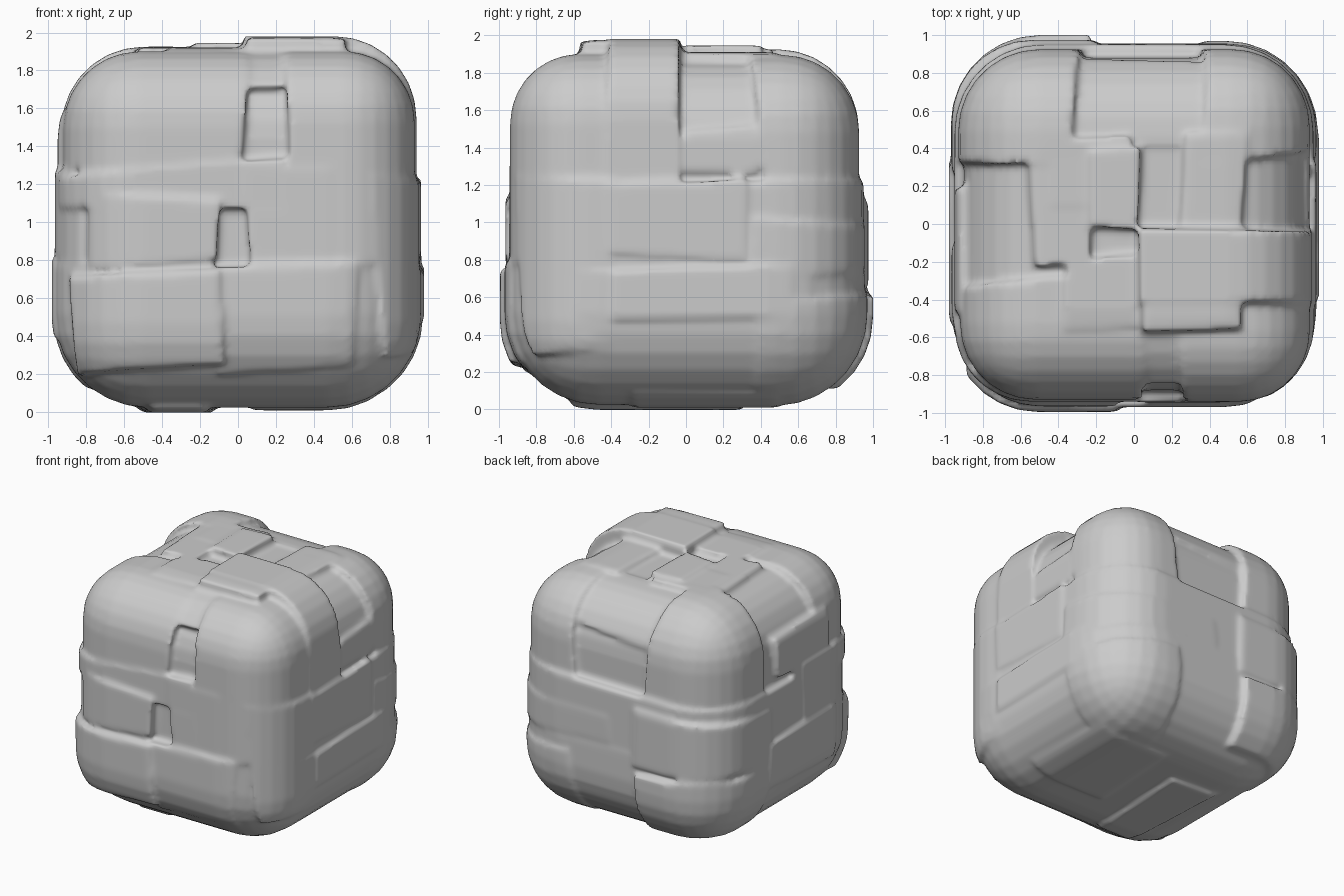
import bpy, bmesh, random
from mathutils import Vector

if "Cube" in bpy.data.objects:
    bpy.data.objects.remove(bpy.data.objects["Cube"])

random.seed(4)
HX, HY, Z0, Z1 = 0.90, 0.88, 0.04, 1.87   # inner core extents
B = 3.0                                    # "no cut" bound
boulder = bmesh.new()                      # collects every lump


def chunk(gx, gy, gt, gb, r=0.43, x=(-B, B), y=(-B, B), z=(-B, B), tilt=0.09):
    """Rounded boulder shell grown by gx, gy, top and bottom amounts, trimmed to a rough box."""
    bm = bmesh.new()
    bmesh.ops.create_cube(bm, size=2)
    lo, hi = Z0 - gb, Z1 + gt
    for v in bm.verts:
        v.co = Vector((v.co.x * (HX + gx), v.co.y * (HY + gy), hi if v.co.z > 0 else lo))
    bmesh.ops.bevel(bm, geom=bm.edges[:], offset=r, segments=7, profile=0.5, affect='EDGES')
    ranges = (x, y, z)
    mid = Vector([(max(a, -1) + min(b, 2 if i == 2 else 1)) / 2 for i, (a, b) in enumerate(ranges)])
    for axis, (a, b) in enumerate(ranges):
        for limit, sign in ((a, -1), (b, 1)):
            if abs(limit) >= B:
                continue
            co = mid.copy()
            co[axis] = limit
            no = Vector([random.uniform(-tilt, tilt) for _ in range(3)])
            no[axis] = sign
            res = bmesh.ops.bisect_plane(bm, geom=bm.verts[:] + bm.edges[:] + bm.faces[:],
                                         plane_co=co, plane_no=no.normalized(), clear_outer=True)
            edges = [e for e in res['geom_cut'] if isinstance(e, bmesh.types.BMEdge)]
            if edges:
                bmesh.ops.holes_fill(bm, edges=edges, sides=0)
    bmesh.ops.recalc_face_normals(bm, faces=bm.faces[:])
    me = bpy.data.meshes.new("tmp")
    bm.to_mesh(me)
    bm.free()
    boulder.from_mesh(me)
    bpy.data.meshes.remove(me)


# Main masses
chunk(0, 0, 0, 0)
chunk(.05, .07, 0, -.01, r=.46, z=(-B, 1.2), y=(-.8, B), tilt=.02)
chunk(.065, .075, 0, .015, r=.49, z=(-B, .75), tilt=.02)

# Upper corner lumps
chunk(.03, .06, .03, 0, r=.37, x=(.27, B), y=(-B, -.40), z=(.78, B))
chunk(.04, .03, .11, 0, x=(.03, B), y=(-.42, -.03), z=(1.22, B), tilt=.03)
chunk(.02, .04, .105, 0, x=(.03, .56), y=(-.57, -.05), z=(1.3, B), tilt=.03)
chunk(.02, .05, .03, 0, r=.40, x=(-B, .03), y=(-B, -.3), z=(1.28, B))
chunk(.02, .05, .03, 0, x=(.0, .26), y=(-B, -.5), z=(1.72, B))
chunk(.03, .045, .055, 0, x=(-B, -.3), y=(.33, B), z=(1.1, B))
chunk(.03, .045, .025, 0, r=.41, x=(.36, B), y=(.38, B), z=(1.1, B))
chunk(.02, .02, .01, 0, x=(-.4, .4), y=(.42, B), z=(1.6, B))

# Top plates
chunk(.03, 0, .05, 0, x=(-.56, -.25), y=(-.2, .35), z=(1.2, B))
chunk(0, 0, .055, 0, x=(-.47, .0), y=(.1, .43), z=(1.2, B))
chunk(0, 0, .075, 0, x=(-.2, .01), y=(0, .40), z=(1.2, B))
chunk(.02, 0, .04, 0, x=(.25, .57), y=(-.05, .5), z=(1.2, B))
chunk(0, 0, .05, 0, x=(-.35, .03), y=(-.56, -.2), z=(1.2, B))

# Front plates
chunk(.03, .085, 0, 0, x=(-.78, -.14), y=(-B, 0), z=(.75, 1.1))
chunk(.05, .06, 0, 0, r=.40, x=(-B, .27), y=(-B, 0), z=(1.08, 1.28))
chunk(0, .065, 0, 0, x=(.06, .6), y=(-B, 0), z=(.7, 1.3))
chunk(.07, .115, 0, .03, r=.46, x=(-.85, -.1), y=(-B, 0), z=(.2, .75))
chunk(.06, .09, 0, .02, r=.49, x=(-.1, .64), y=(-B, 0), z=(.24, .77))
chunk(.055, .075, 0, .0, x=(.74, B), y=(-B, -.4), z=(.3, 1.23))

# Right side plates
chunk(.03, 0, 0, 0, x=(0, B), y=(.0, .40), z=(1.24, 1.47))
chunk(.065, 0, 0, 0, x=(0, B), y=(-.4, .33), z=(.78, 1.2))
chunk(.065, .075, 0, 0, r=.46, x=(0, B), y=(.33, B), z=(.75, 1.0))
chunk(.08, .05, 0, .02, r=.49, x=(0, B), y=(-.4, .7), z=(.5, .77))
chunk(.075, .09, 0, .02, r=.49, x=(.3, B), y=(.38, B), z=(-B, .6))

# Left side plates
chunk(.05, 0, 0, 0, x=(-B, 0), y=(-.45, .15), z=(1.2, 1.55))
chunk(.065, 0, 0, 0, x=(-B, 0), y=(-.7, -.1), z=(.85, 1.25))
chunk(.08, .05, 0, .02, r=.46, x=(-B, 0), y=(-.55, .35), z=(.4, .77))

# Back plates
chunk(.065, .095, 0, 0, x=(-B, -.2), y=(.3, B), z=(.68, 1.08))
chunk(.07, .12, 0, .02, r=.47, x=(-B, -.25), y=(.35, B), z=(.12, .6))

# Underside plates
chunk(.06, .08, 0, .042, r=.49, x=(-.5, -.15), y=(-.6, .3), z=(-B, .5))
chunk(.06, .08, 0, .03, r=.49, x=(.1, .75), y=(-.3, .5), z=(-B, .5))

# Fuse all lumps into one weathered skin
me = bpy.data.meshes.new("boulder")
boulder.to_mesh(me)
boulder.free()
ob = bpy.data.objects.new("boulder", me)
bpy.context.collection.objects.link(ob)
fuse = ob.modifiers.new("fuse", 'REMESH')
fuse.mode, fuse.voxel_size, fuse.use_smooth_shade = 'VOXEL', 0.02, True
wear = ob.modifiers.new("wear", 'SMOOTH')
wear.factor, wear.iterations = 0.5, 4
